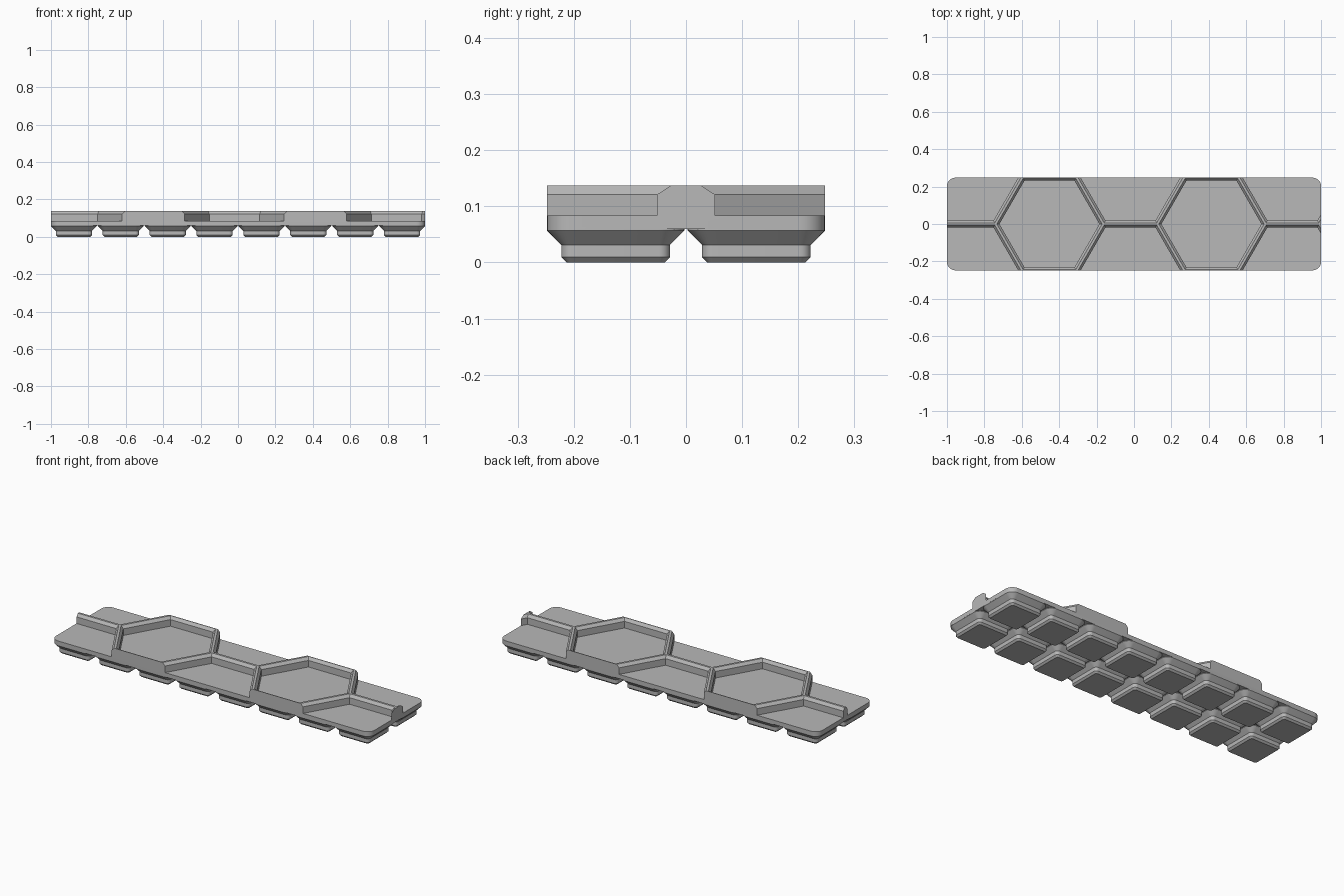
import bpy, bmesh
from math import cos, sin, pi, sqrt

if "Cube" in bpy.data.objects:
    bpy.data.objects.remove(bpy.data.objects["Cube"])

grey = bpy.data.materials.new("plain grey")
grey.use_nodes = True
color = (0.48, 0.48, 0.48, 1)
grey.diffuse_color = color
grey.node_tree.nodes["Principled BSDF"].inputs["Base Color"].default_value = color

PITCH = 0.2507
HALF_X, HALF_Y = 1.0, 0.2477
RADIUS = 0.0446
BASE, FLOOR, SHOULDER, TOP = 0.0595, 0.0835, 0.1208, 0.1368
CELL = 0.25            # honeycomb apothem between wall centre lines
SIDE = CELL * 2 / sqrt(3)
WALL, BEVEL = 0.0185, 0.0122


def rounded_rect(hx, hy, r, cx=0, cy=0, steps=8):
    points = []
    for q, (sx, sy) in enumerate([(1, 1), (-1, 1), (-1, -1), (1, -1)]):
        for i in range(steps + 1):
            a = (q + i / steps) * pi / 2
            points.append((cx + sx * (hx - r) + r * cos(a),
                           cy + sy * (hy - r) + r * sin(a)))
    return points


def hexagon(apothem, cx, cy):
    r = apothem * 2 / sqrt(3)
    return [(cx + r * cos(k * pi / 3), cy + r * sin(k * pi / 3)) for k in range(6)]


def loft(bm, layers):
    """Closed solid through stacked (outline, height) layers."""
    rings = [[bm.verts.new((x, y, z)) for x, y in outline] for outline, z in layers]
    n = len(rings[0])
    for low, high in zip(rings, rings[1:]):
        for i in range(n):
            j = (i + 1) % n
            bm.faces.new((low[i], low[j], high[j], high[i]))
    bm.faces.new(rings[0][::-1])
    bm.faces.new(rings[-1])


def make_object(name, bm):
    bmesh.ops.recalc_face_normals(bm, faces=bm.faces)
    mesh = bpy.data.meshes.new(name)
    bm.to_mesh(mesh)
    bm.free()
    mesh.materials.append(grey)
    ob = bpy.data.objects.new(name, mesh)
    bpy.context.collection.objects.link(ob)
    return ob


def select_only(ob):
    bpy.ops.object.select_all(action='DESELECT')
    ob.select_set(True)
    bpy.context.view_layer.objects.active = ob


# Solid tray body, before the pockets are cut
bm = bmesh.new()
outline = rounded_rect(HALF_X, HALF_Y, RADIUS)
loft(bm, [(outline, BASE), (outline, TOP)])
tray = make_object("honeycomb_tray", bm)

# Hexagonal pockets that widen towards the rim, leaving bevelled walls
bm = bmesh.new()
extra = 0.003
inner = CELL - WALL
rim = inner + BEVEL * (1 + extra / (TOP - SHOULDER))
for col in range(-1, 4):
    cx = -0.452 + col * SIDE * 1.5
    for cy in ([-CELL, CELL] if col % 2 else [0]):
        loft(bm, [(hexagon(inner, cx, cy), FLOOR),
                  (hexagon(inner, cx, cy), SHOULDER),
                  (hexagon(rim, cx, cy), TOP + extra)])
cutter = make_object("pocket_cutter", bm)
cutter.hide_render = True

cut = tray.modifiers.new("pockets", 'BOOLEAN')
cut.operation = 'DIFFERENCE'
cut.solver = 'EXACT'
cut.object = cutter
select_only(tray)
bpy.ops.object.modifier_apply(modifier=cut.name)
bpy.data.objects.remove(cutter)

# Grid of stepped feet: (inset, height) profile
PROFILE = [(0.0350, 0), (0.0256, 0.0095), (0.0256, 0.0310), (0, 0.0566), (0, BASE)]
bm = bmesh.new()
half = PITCH / 2 - 0.003
for ix in range(8):
    for iy in range(2):
        cx, cy = (ix - 3.5) * PITCH, (iy - 0.5) * PITCH
        loft(bm, [(rounded_rect(half - d, half - d, RADIUS - d, cx, cy), z)
                  for d, z in PROFILE])
feet = make_object("feet", bm)

for ob in (tray, feet):
    select_only(ob)
    bpy.ops.object.shade_smooth_by_angle(angle=pi / 6)
